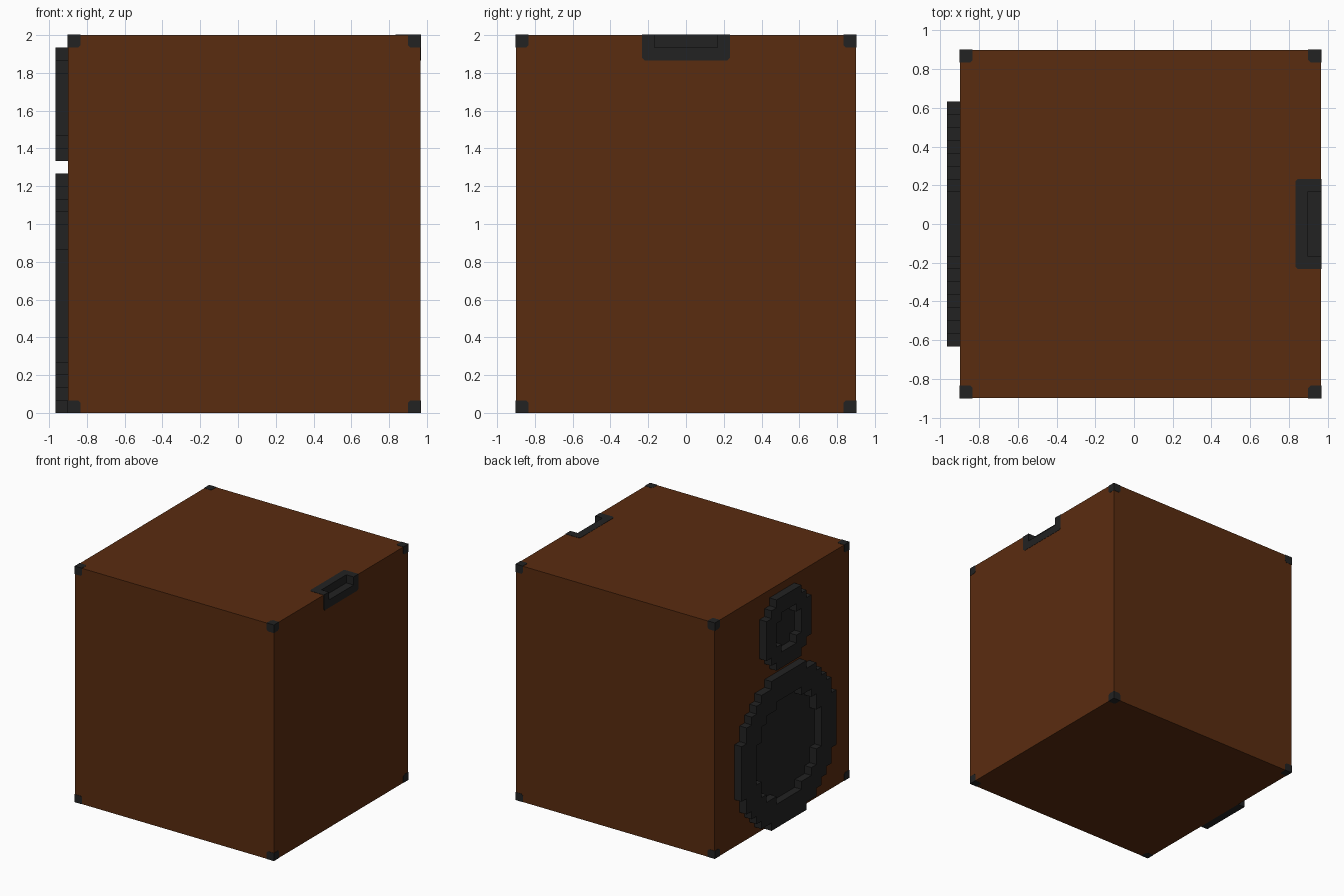
import bpy
import bmesh
from mathutils import Vector

old = bpy.data.objects.get("Cube")
if old:
    bpy.data.objects.remove(old, do_unlink=True)

U = 2 / 30                      # one block of the model
LEFT, RIGHT = -13.5, 14.5       # cabinet extents in blocks
HALF, TOP = 13.5, 30
PROUD = 0.03                    # small lift of trim over the wood, in blocks


def material(name, color):
    mat = bpy.data.materials.new(name)
    mat.use_nodes = True
    mat.diffuse_color = color
    mat.node_tree.nodes["Principled BSDF"].inputs["Base Color"].default_value = color
    return mat


wood = material("brown_wood", (0.102, 0.025, 0.005, 1))
black = material("dark_trim", (0.016, 0.016, 0.016, 1))


def finish(name, bm, mat):
    bmesh.ops.recalc_face_normals(bm, faces=bm.faces)
    bmesh.ops.scale(bm, vec=(U, U, U), verts=bm.verts)
    mesh = bpy.data.meshes.new(name)
    bm.to_mesh(mesh)
    bm.free()
    mesh.materials.append(mat)
    obj = bpy.data.objects.new(name, mesh)
    bpy.context.collection.objects.link(obj)
    return obj


def box(name, low, high, mat, chamfer_from=None, chamfer=0.2):
    """Box in blocks; chamfers edges lying on two of the inner planes."""
    bm = bmesh.new()
    bmesh.ops.create_cube(bm, size=1)
    low, high = Vector(low), Vector(high)
    for v in bm.verts:
        v.co = (low + high) / 2 + v.co * (high - low)
    if chamfer_from:
        def on_inner(edge):
            hits = [all(abs(v.co[a] - p) < 1e-4 for v in edge.verts)
                    for a, p in chamfer_from]
            return sum(hits) >= 2
        edges = [e for e in bm.edges if on_inner(e)]
        bmesh.ops.bevel(bm, geom=edges, offset=chamfer, segments=1,
                        affect='EDGES', clamp_overlap=True)
    return finish(name, bm, mat)


def cut(obj, low, high):
    cutter = box("cutter", low, high, black)
    cutter.hide_render = True
    mod = obj.modifiers.new("cut", 'BOOLEAN')
    mod.operation, mod.solver, mod.object = 'DIFFERENCE', 'EXACT', cutter
    bpy.context.view_layer.objects.active = obj
    bpy.ops.object.modifier_apply(modifier=mod.name)
    bpy.data.objects.remove(cutter, do_unlink=True)


def blocky_disc(name, center_z, outer, inner, depth):
    """Stepped disc or ring on the -x face, extruded outward."""
    bm = bmesh.new()
    verts = {}

    def vert(y, z):
        if (y, z) not in verts:
            verts[y, z] = bm.verts.new((LEFT, y - 0.5, center_z + z - 0.5))
        return verts[y, z]

    reach = int(outer)
    for y in range(-reach, reach + 1):
        for z in range(-reach, reach + 1):
            if inner ** 2 <= y * y + z * z <= outer ** 2:
                bm.faces.new([vert(y, z), vert(y + 1, z),
                              vert(y + 1, z + 1), vert(y, z + 1)])
    result = bmesh.ops.extrude_face_region(bm, geom=bm.faces[:])
    moved = [g for g in result["geom"] if isinstance(g, bmesh.types.BMVert)]
    bmesh.ops.translate(bm, vec=(-depth, 0, 0), verts=moved)
    return finish(name, bm, black)


# Cabinet with a pocket for the handle
cabinet = box("cabinet", (LEFT, -HALF, 0), (RIGHT, HALF, TOP), wood)
cut(cabinet, (RIGHT - 1.7, -3.2, TOP - 1.7), (RIGHT + 1, 3.2, TOP + 1))

# Recessed handle along the top edge
inner_x, inner_z = RIGHT - 2, TOP - 2
handle = box("handle", (inner_x, -3.5, inner_z), (RIGHT + PROUD, 3.5, TOP + PROUD),
             black, [(0, inner_x), (1, -3.5), (1, 3.5), (2, inner_z)])
cut(handle, (RIGHT - 1, -2.5, TOP - 1), (RIGHT + 1, 2.5, TOP + 1))

# Corner protectors
for x, sx, x_name in ((LEFT, -1, "right"), (RIGHT, 1, "left")):
    for sy, y_name in ((-1, "front"), (1, "back")):
        for z, sz, z_name in ((0, -1, "bottom"), (TOP, 1, "top")):
            signs = Vector((sx, sy, sz))
            corner = Vector((x, sy * HALF, z))
            outside = corner + signs * PROUD
            if z == 0:
                outside.z = -PROUD / 4
            inside = corner - signs
            box(f"corner_{z_name}_{y_name}_{x_name}",
                [min(p) for p in zip(inside, outside)],
                [max(p) for p in zip(inside, outside)],
                black, list(enumerate(inside)))

# Speakers: raised stepped rims around flat cones
for name, center_z, outer, inner in (("woofer", 9.5, 9.5, 6.5),
                                     ("tweeter", 24.5, 4.5, 2.5)):
    blocky_disc(name + "_rim", center_z, outer, inner, 1)
    blocky_disc(name + "_cone", center_z, inner, 0, 0.05)
